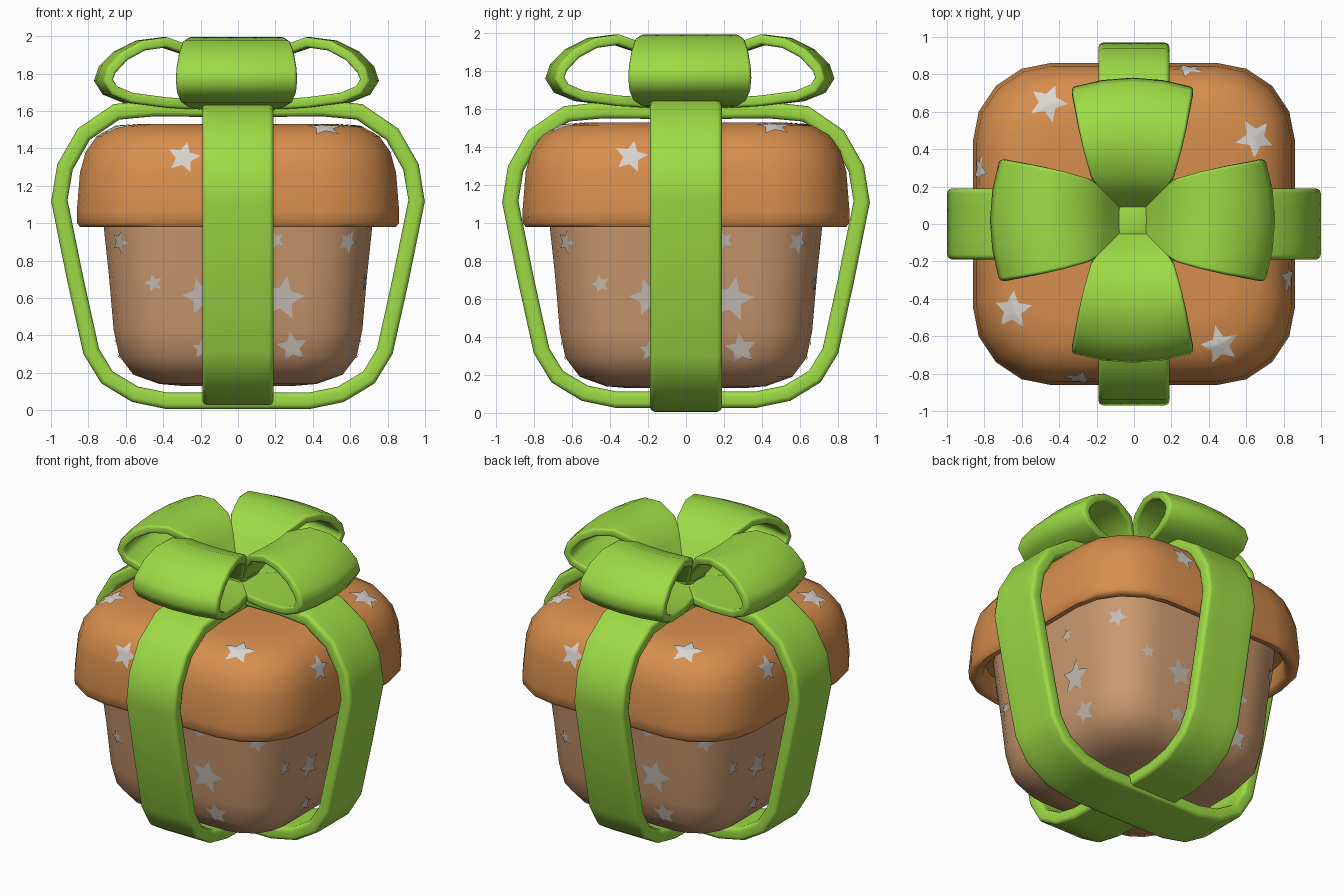
import bpy, bmesh, math
from mathutils import Vector, Matrix
from mathutils.bvhtree import BVHTree

if "Cube" in bpy.data.objects:
    bpy.data.objects.remove(bpy.data.objects["Cube"])


def material(name, rgb):
    m = bpy.data.materials.new(name)
    m.diffuse_color = (*rgb, 1)
    m.use_nodes = True
    m.node_tree.nodes["Principled BSDF"].inputs["Base Color"].default_value = m.diffuse_color
    return m


GREEN = material("ribbon green", (0.34, 0.71, 0.06))
ORANGE = material("lid orange", (0.68, 0.27, 0.075))
TAN = material("box tan", (0.60, 0.32, 0.16))
SILVER = material("lid star silver", (0.70, 0.67, 0.64))
GREY = material("box star grey", (0.56, 0.51, 0.46))


def finish(name, bm, mat, angle=50, recalc=True):
    if recalc:
        bmesh.ops.recalc_face_normals(bm, faces=bm.faces)
    mesh = bpy.data.meshes.new(name)
    bm.to_mesh(mesh)
    bm.free()
    mesh.materials.append(mat)
    ob = bpy.data.objects.new(name, mesh)
    bpy.context.collection.objects.link(ob)
    bpy.ops.object.select_all(action='DESELECT')
    ob.select_set(True)
    bpy.context.view_layer.objects.active = ob
    bpy.ops.object.shade_smooth_by_angle(angle=math.radians(angle))
    return ob


def skin(bm, rings, closed):
    """Bridge rings of points; cap the ends unless the run is closed."""
    vs = [[bm.verts.new(p) for p in ring] for ring in rings]
    n = len(vs[0])
    pairs = list(zip(vs, vs[1:])) + ([(vs[-1], vs[0])] if closed else [])
    for a, b in pairs:
        for i in range(n):
            j = (i + 1) % n
            bm.faces.new((a[i], a[j], b[j], b[i]))
    if not closed:
        bm.faces.new(vs[0])
        bm.faces.new(vs[-1])


def rounded_square(h, z, ratio, seg=4):
    r, pts = h * ratio, []
    for q in range(4):
        c = math.radians(45 + 90 * q)
        cx, cy = (math.copysign(h - r, math.cos(c)), math.copysign(h - r, math.sin(c)))
        for s in range(seg + 1):
            a = math.radians(90 * q + 90 * s / seg)
            pts.append((cx + r * math.cos(a), cy + r * math.sin(a), z))
    return pts


def tub(name, profile, ratio, mat):
    bm = bmesh.new()
    skin(bm, [rounded_square(h, z, ratio) for h, z in profile], False)
    return finish(name, bm, mat)


# Box and overhanging lid: (half width, height) profiles
box = tub("box", [(0.30, 0.13), (0.42, 0.14), (0.56, 0.19), (0.635, 0.29), (0.665, 0.43),
                  (0.69, 0.72), (0.72, 1.0), (0.73, 1.12)], 0.47, TAN)
lid = tub("lid", [(0.70, 1.10), (0.78, 1.10), (0.79, 1.0), (0.81, 0.98), (0.845, 0.98),
                  (0.86, 1.0), (0.862, 1.06), (0.845, 1.27), (0.815, 1.38), (0.755, 1.465),
                  (0.665, 1.515), (0.53, 1.53), (0.30, 1.53)], 0.49, ORANGE)


def sweep(name, path, width, thick, angle, closed, bulge=0.0, origin=(0, 0, 0)):
    """Sweep a soft-edged strip along an (r, z) path in the vertical plane at angle."""
    t, b = thick / 2, thick * 0.28
    d = Vector((math.cos(angle), math.sin(angle), 0))
    side = Vector((-d.y, d.x, 0))
    n, rings = len(path), []
    for i, (r, z) in enumerate(path):
        prev = path[i - 1] if closed or i else path[i]
        nxt = path[(i + 1) % n] if closed or i < n - 1 else path[i]
        tan = Vector((nxt[0] - prev[0], nxt[1] - prev[1])).normalized()
        w = width(r)
        half = [(w, t - b), (w - 0.3 * b, t - 0.3 * b), (w - b, t),
                (w / 2, t), (0, t), (-w / 2, t),
                (b - w, t), (0.3 * b - w, t - 0.3 * b), (-w, t - b)]
        ring = []
        for u, v in half + [(-u, -v) for u, v in half]:
            rr = r - tan.y * v - bulge * r * (u / w) ** 2
            ring.append(Vector(origin) + d * rr + side * u + Vector((0, 0, z + tan.x * v)))
        rings.append(ring)
    bm = bmesh.new()
    skin(bm, rings, closed)
    ob = finish(name, bm, GREEN, 60)
    ob.modifiers.new("even shading", 'WEIGHTED_NORMAL').keep_sharp = True


# Two ribbons wrapped around the box, the front-to-back one slightly smaller
half = [(0, 0.05), (0.38, 0.05), (0.55, 0.085), (0.70, 0.175), (0.785, 0.315), (0.87, 0.70),
        (0.955, 1.12), (0.925, 1.30), (0.825, 1.475), (0.65, 1.595), (0.45, 1.615), (0, 1.61)]
wrap = half + [(-r, z) for r, z in half[-2:0:-1]]
sweep("ribbon_side_to_side", wrap, lambda r: 0.19, 0.088, 0, True)
small = [(r * 0.97, 0.83 + (z - 0.83) * 0.975) for r, z in wrap]
sweep("ribbon_front_to_back", small, lambda r: 0.19, 0.086, math.pi / 2, True)


# Bow loops that flare outwards
def flare(r):
    pts = [(0, 0.09), (0.10, 0.105), (0.23, 0.215), (0.45, 0.275), (0.74, 0.325)]
    for (r0, w0), (r1, w1) in zip(pts, pts[1:]):
        if r <= r1:
            return w0 + (w1 - w0) * (r - r0) / (r1 - r0)
    return pts[-1][1]


loop = [(0.04, 1.66), (0.10, 1.72), (0.17, 1.83), (0.26, 1.92), (0.40, 1.967), (0.53, 1.95),
        (0.64, 1.895), (0.715, 1.82), (0.735, 1.765), (0.70, 1.71), (0.60, 1.67),
        (0.40, 1.645), (0.23, 1.635), (0.10, 1.64), (0.04, 1.64)]
for k, label in enumerate(("right", "back", "left", "front")):
    sweep("bow_loop_" + label, loop, flare, 0.055, k * math.pi / 2, False, 0.07, (-0.008, 0.02, 0))

# Knot in the middle of the bow
bm = bmesh.new()
bmesh.ops.create_cube(bm, size=1, matrix=Matrix.Translation((-0.005, 0.015, 1.67))
                      @ Matrix.Diagonal((0.19, 0.19, 0.13, 1)))
bmesh.ops.bevel(bm, geom=bm.edges[:], offset=0.03, segments=2, profile=0.5, affect='EDGES')
finish("bow_knot", bm, GREEN)


# Stars: thin plates laid on the surface, repeated on all four sides
def stars(name, target, specs, mat):
    src = bmesh.new()
    src.from_mesh(target.data)
    tree = BVHTree.FromBMesh(src)
    out = bmesh.new()
    for k in range(4):
        turn = Matrix.Rotation(k * math.pi / 2, 3, 'Z')
        for origin, direction, size, spin in specs:
            hit, nrm, _, _ = tree.ray_cast(turn @ Vector(origin), turn @ Vector(direction))
            up = turn @ Vector((0, 0.6, 0.8))
            right = up.cross(nrm).normalized()
            up = nrm.cross(right)
            star = bmesh.new()
            ring = []
            for i in range(10):
                a = math.radians(90 + spin + 36 * i)
                r = size * (0.47 if i % 2 else 1)
                ring.append(star.verts.new(hit + right * r * math.cos(a) + up * r * math.sin(a)))
            centre = star.verts.new(hit)
            for i in range(10):
                star.faces.new((centre, ring[i], ring[(i + 1) % 10]))
            bmesh.ops.subdivide_edges(star, edges=star.edges[:], cuts=3, use_grid_fill=True)
            for v in star.verts:
                p, pn, _, _ = tree.ray_cast(v.co + nrm * 0.3, -nrm)
                if p:
                    v.co = p + pn * 0.006
            copy = {v: out.verts.new(v.co) for v in star.verts}
            for f in star.faces:
                out.faces.new([copy[v] for v in f.verts])
            star.free()
    src.free()
    finish(name, out, mat, 60, recalc=False)


IN, DOWN = (0, 1, 0), (0, 0, -1)
stars("lid_stars", lid, [((0.46, -0.65, 3), DOWN, 0.105, 10),
                         ((-0.29, -2, 1.35), IN, 0.09, -12)], SILVER)
stars("box_stars", box, [((-0.45, -2, 0.68), IN, 0.05, 5), ((-0.20, -2, 0.61), IN, 0.10, 15),
                         ((0.24, -2, 0.60), IN, 0.12, -12), ((0.29, -2, 0.34), IN, 0.085, 8),
                         ((-0.19, -2, 0.33), IN, 0.06, 0), ((0.20, -2, 0.91), IN, 0.05, 20),
                         ((0.585, -2, 0.90), IN, 0.065, 0)], GREY)
